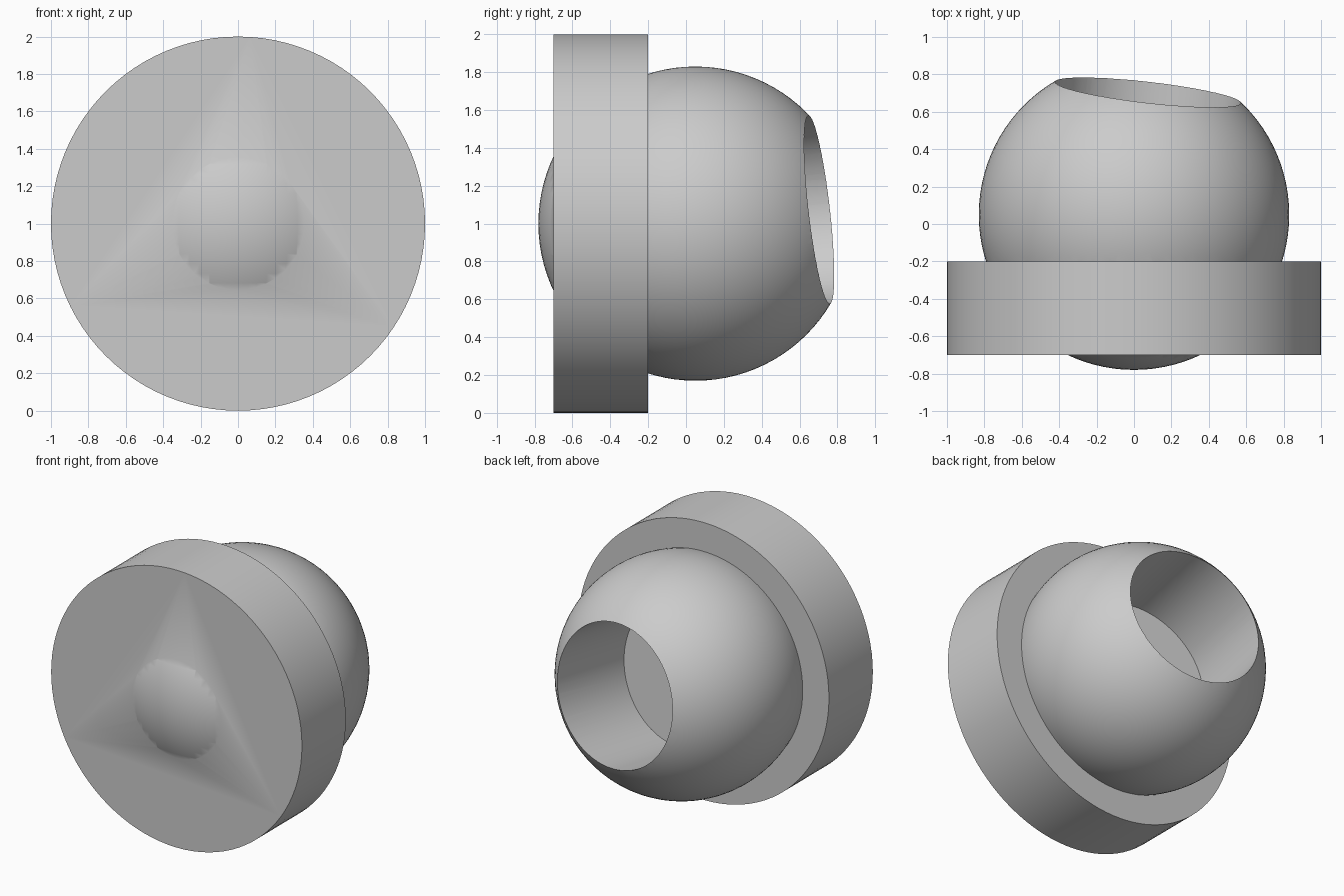
import bpy
import math
from mathutils import Vector

cube = bpy.data.objects.get("Cube")
if cube:
    bpy.data.objects.remove(cube, do_unlink=True)

grey = bpy.data.materials.new("plain grey")
grey.use_nodes = True
COLOUR = (0.6, 0.6, 0.6, 1)
grey.diffuse_color = COLOUR
grey.node_tree.nodes["Principled BSDF"].inputs["Base Color"].default_value = COLOUR

CENTRE = Vector((0, 0.05, 1))
BORE_AXIS = Vector((0.114, 1, 0.114)).normalized()


def cylinder(name, radius, start, axis, length):
    """Cylinder running from start along axis."""
    bpy.ops.mesh.primitive_cylinder_add(
        vertices=96, radius=radius, depth=length,
        location=start + axis * length / 2,
        rotation=axis.to_track_quat('Z', 'Y').to_euler())
    obj = bpy.context.object
    obj.name = name
    obj.data.materials.append(grey)
    return obj


def boolean(target, other, operation):
    mod = target.modifiers.new(operation.title(), 'BOOLEAN')
    mod.operation = operation
    mod.solver = 'EXACT'
    mod.object = other
    bpy.context.view_layer.objects.active = target
    bpy.ops.object.modifier_apply(modifier=mod.name)
    bpy.data.objects.remove(other, do_unlink=True)


# Ball body
bpy.ops.mesh.primitive_uv_sphere_add(segments=96, ring_count=48, radius=0.83, location=CENTRE)
ball = bpy.context.object
ball.name = "ball_with_flange"
ball.data.materials.append(grey)

# Thick round flange, with the ball poking through its front
flange = cylinder("flange", 1.0, Vector((0, -0.7, 1)), Vector((0, 1, 0)), 0.5)
boolean(ball, flange, 'UNION')

# Tilted blind bore, with its flat floor at the ball's centre
bore = cylinder("bore_cutter", 0.5, CENTRE, BORE_AXIS, 1.2)
bore.hide_render = True
boolean(ball, bore, 'DIFFERENCE')

bpy.ops.object.select_all(action='DESELECT')
ball.select_set(True)
bpy.context.view_layer.objects.active = ball
bpy.ops.object.shade_smooth_by_angle(angle=math.radians(30))
